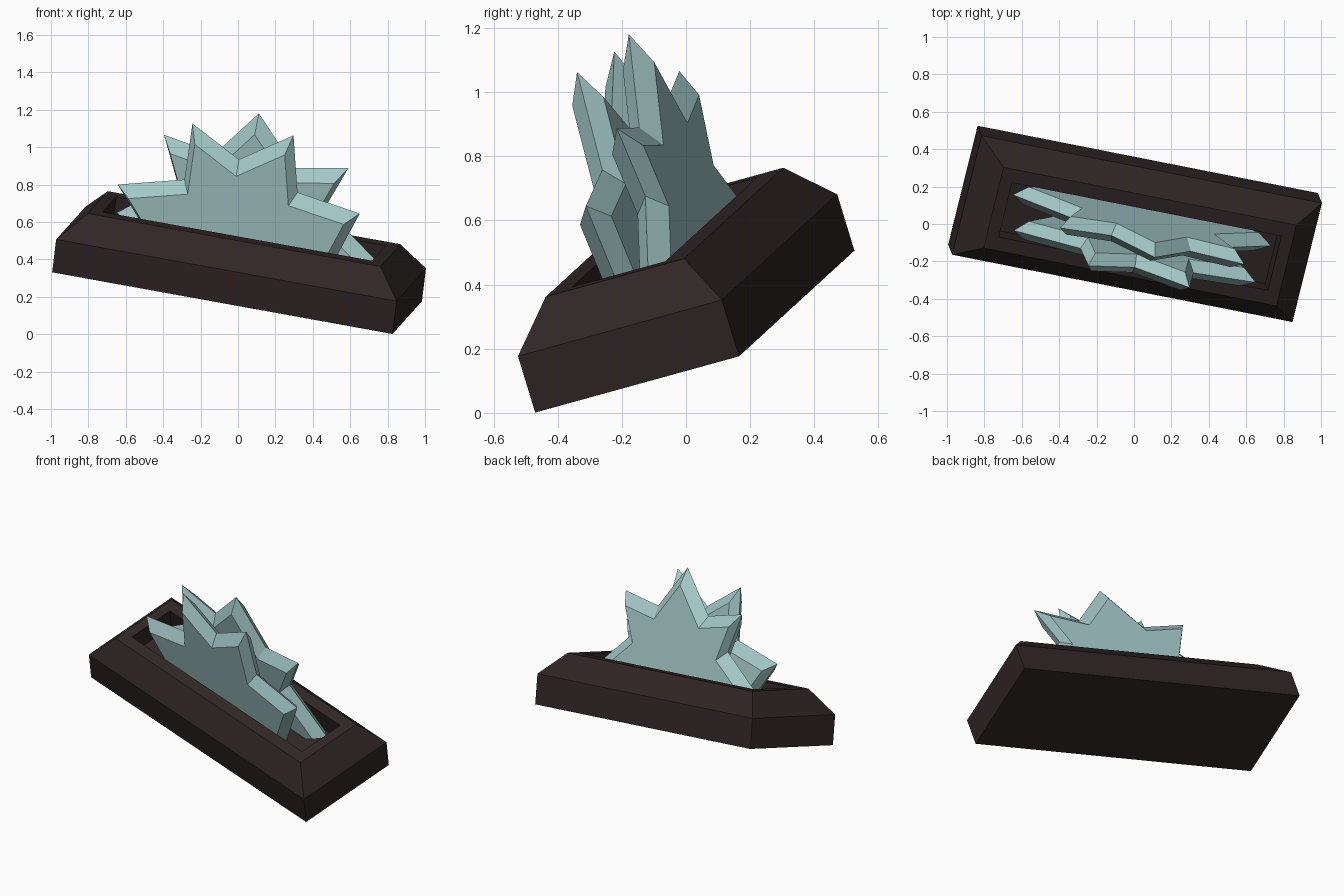
import bpy, bmesh
from mathutils import Vector, Matrix

if "Cube" in bpy.data.objects:
    bpy.data.objects.remove(bpy.data.objects["Cube"])

# Tilted local frame of the whole model: u along, v across, w up
U = Vector((0.966, -0.191, -0.175)).normalized()
V = Vector((0.236, 0.937, 0.258))
V = (V - U * V.dot(U)).normalized()
W = U.cross(V)
frame = Matrix((U, V, W)).transposed().to_4x4()
frame.translation = Vector((-0.005, 0.0275, 0.2535))


def material(name, rgb):
    m = bpy.data.materials.new(name)
    m.diffuse_color = (*rgb, 1)
    m.use_nodes = True
    m.node_tree.nodes["Principled BSDF"].inputs["Base Color"].default_value = m.diffuse_color
    return m


def loft(name, rings, mat):
    """Skin a list of closed rings and cap both ends."""
    bm = bmesh.new()
    loops = [[bm.verts.new(p) for p in ring] for ring in rings]
    n = len(loops[0])
    for a, b in zip(loops, loops[1:]):
        for i in range(n):
            j = (i + 1) % n
            bm.faces.new((a[i], a[j], b[j], b[i]))
    bm.faces.new(loops[0][::-1])
    bm.faces.new(loops[-1])
    bmesh.ops.recalc_face_normals(bm, faces=bm.faces)
    bm.transform(frame)
    me = bpy.data.meshes.new(name)
    bm.to_mesh(me)
    bm.free()
    me.materials.append(mat)
    ob = bpy.data.objects.new(name, me)
    bpy.context.collection.objects.link(ob)
    return ob


def rect(hu, hv, w):
    return [(-hu, -hv, w), (hu, -hv, w), (hu, hv, w), (-hu, hv, w)]


def shard_fan(name, outline, v, mat):
    """Spiky plate: full-size outline in the middle, smaller on both faces."""
    rings = [[(u * s, v + dv, w * s) for u, w in outline]
             for s, dv in ((0.89, -0.052), (1, 0), (0.89, 0.052))]
    return loft(name, rings, mat)


stone = material("dark brown", (0.030, 0.019, 0.019))
crystal = material("pale teal", (0.37, 0.58, 0.58))

# Chamfered trough with a sunken bed
loft("trough", [rect(0.942, 0.339, 0), rect(0.942, 0.339, 0.185),
                rect(0.81, 0.23, 0.326), rect(0.745, 0.155, 0.326),
                rect(0.745, 0.155, 0.2)], stone)

# Front fan with four points
front = [(-0.42, 0.12), (-0.70, 0.464), (-0.342, 0.558), (-0.335, 0.875),
         (-0.06, 0.723), (0.22, 0.91), (0.279, 0.60), (0.63, 0.546), (0.47, 0.12)]
shard_fan("front_crystal_fan", front, -0.065, crystal)

# Back fan with five points, mirrored about its middle
half = [(0.48, 0.12), (0.715, 0.265), (0.41, 0.50), (0.51, 0.741), (0.22, 0.69)]
back = half + [(-0.01, 0.954)] + [(-u, w) for u, w in reversed(half)]
shard_fan("back_crystal_fan", back, 0.074, crystal)
